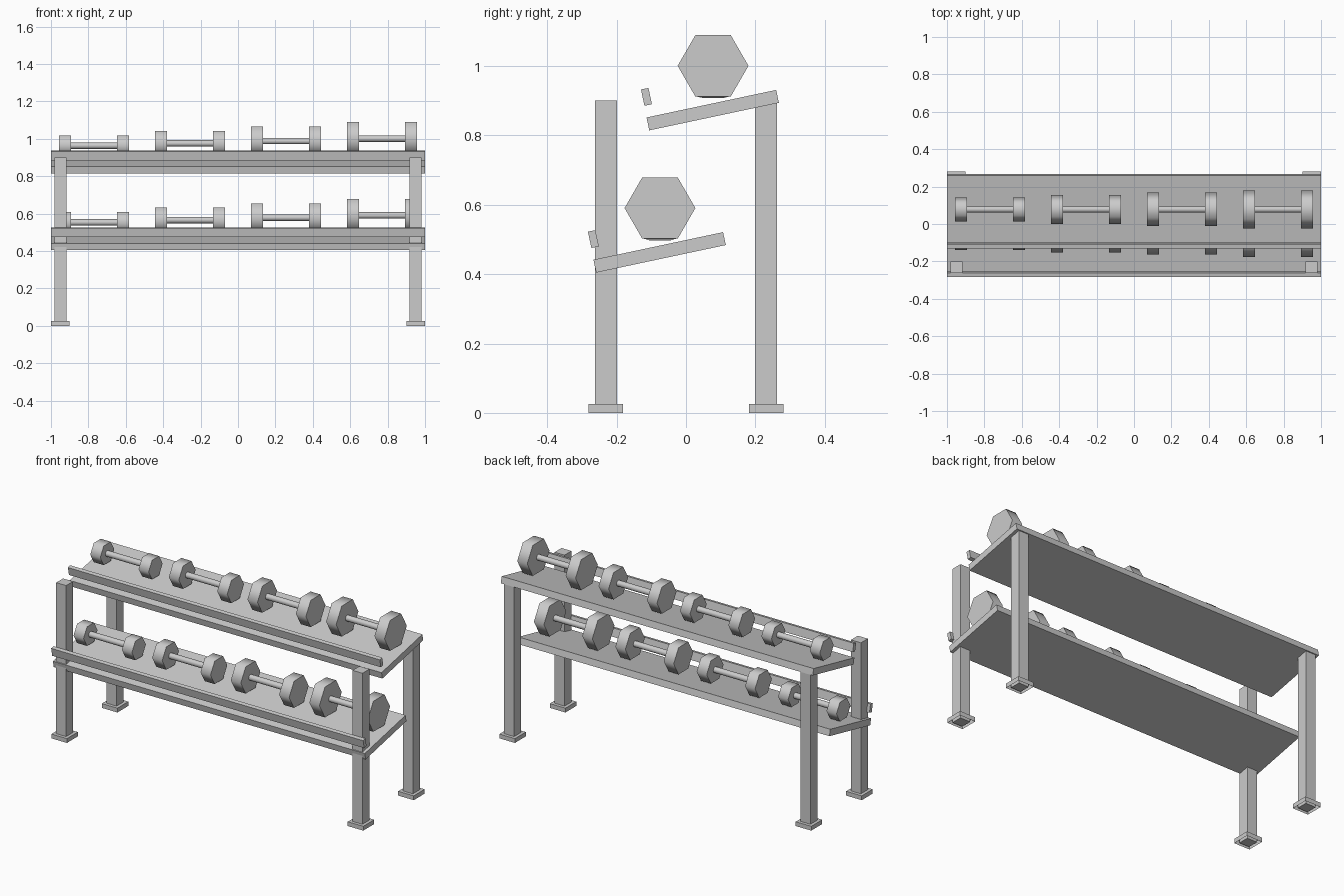
import bpy, bmesh, math
from mathutils import Matrix

if "Cube" in bpy.data.objects:
    bpy.data.objects.remove(bpy.data.objects["Cube"])

TILT = math.radians(12)

grey = bpy.data.materials.new("light_grey_steel")
grey.diffuse_color = (0.6, 0.6, 0.6, 1)
grey.use_nodes = True
grey.node_tree.nodes["Principled BSDF"].inputs["Base Color"].default_value = grey.diffuse_color


def finish(name, bm):
    mesh = bpy.data.meshes.new(name)
    bm.to_mesh(mesh)
    bm.free()
    mesh.materials.append(grey)
    obj = bpy.data.objects.new(name, mesh)
    bpy.context.collection.objects.link(obj)
    return obj


def box(name, centre, size, tilt=0.0, open_bottom=False):
    bm = bmesh.new()
    bmesh.ops.create_cube(bm, size=1)
    if open_bottom:
        low = [f for f in bm.faces if f.normal.z < -0.9]
        bmesh.ops.delete(bm, geom=low, context='FACES_ONLY')
    bm.transform(Matrix.Translation(centre) @ Matrix.Rotation(tilt, 4, 'X')
                 @ Matrix.Diagonal((*size, 1)))
    return finish(name, bm)


def rod(name, centre, radius, length, sides):
    """Prism lying along x, smooth around the sides with sharp cap rims."""
    bm = bmesh.new()
    bmesh.ops.create_cone(bm, cap_ends=True, segments=sides, radius1=radius,
                          radius2=radius, depth=length)
    # a vertex points along y, so six-sided heads rest on a flat
    bm.transform(Matrix.Rotation(math.pi / 2, 4, 'Y'))
    if max(v.co.z for v in bm.verts) > radius * 0.99 and sides == 6:
        bm.transform(Matrix.Rotation(math.pi / 6, 4, 'X'))
    bm.transform(Matrix.Translation(centre))
    bm.normal_update()
    for f in bm.faces:
        f.smooth = abs(f.normal.x) < 0.5
    for e in bm.edges:
        if any(not f.smooth for f in e.link_faces):
            e.smooth = False
    return finish(name, bm)


# Four posts with hollow foot caps
for ys, row in ((-1, "front"), (1, "back")):
    for xs, side in ((-1, "left"), (1, "right")):
        x, y = 0.95 * xs, 0.231 * ys
        box(f"{row}_{side}_leg", (x, y, 0.45), (0.064, 0.063, 0.9))
        box(f"{row}_{side}_foot", (x, y, 0.0125), (0.1, 0.1, 0.025),
            open_bottom=True)

# Two tilted tiers, each with a shelf, a front lip and four dumbbells
for tier, dy, dz in (("upper", 0.0, 0.0), ("lower", -0.153, -0.41)):
    box(f"{tier}_shelf", (0, 0.077 + dy, 0.8727 + dz), (2, 0.382, 0.038), TILT)
    box(f"{tier}_lip", (0, -0.114 + dy, 0.911 + dz), (2, 0.022, 0.048), TILT)
    for i in range(4):
        x, y, z = -0.77 + 0.513 * i, 0.078 + dy, 0.963 + 0.0125 * i + dz
        name = f"{tier}_dumbbell_{i + 1}"
        rod(f"{name}_handle", (x, y, z), 0.017, 0.31, 16)
        for xs, side in ((-1, "left"), (1, "right")):
            rod(f"{name}_{side}_head", (x + 0.155 * xs, y, z),
                0.064 + 0.0127 * i, 0.064, 6)
